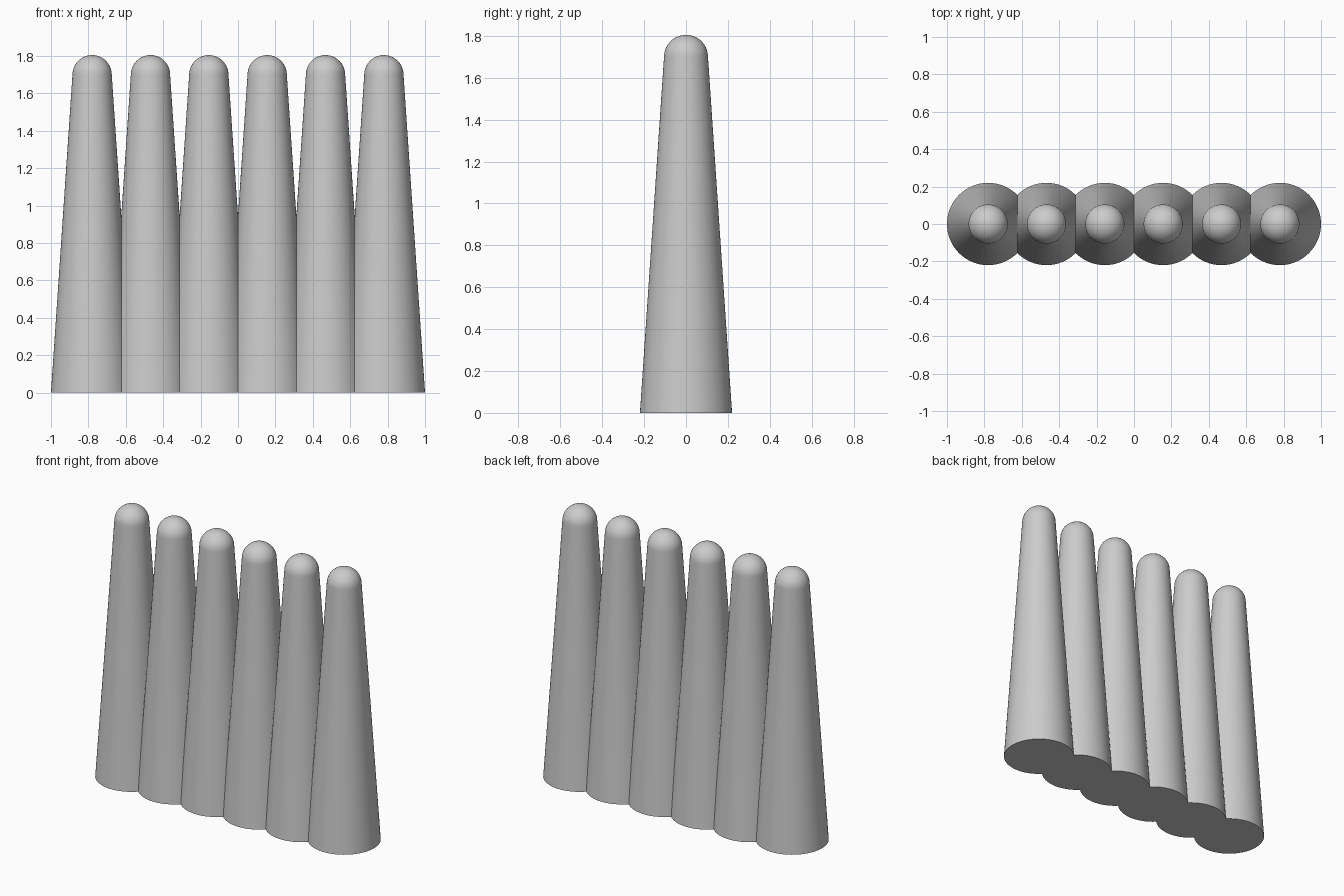
import bpy
import bmesh
from math import sin, cos, pi, radians

if "Cube" in bpy.data.objects:
    bpy.data.objects.remove(bpy.data.objects["Cube"], do_unlink=True)

COUNT, SPACING = 6, 0.312
BASE_R, TIP_R, CONE_H = 0.22, 0.105, 1.70
SIDES, RINGS = 64, 14

# Plain grey
grey = bpy.data.materials.new("light_grey")
grey.use_nodes = True
colour = (0.6, 0.6, 0.6, 1)
grey.diffuse_color = colour
grey.node_tree.nodes["Principled BSDF"].inputs["Base Color"].default_value = colour


def round_tipped_cone(name, x):
    """Tapered post with a flat bottom and a hemispherical tip."""
    bm = bmesh.new()
    profile = [(0, 0), (BASE_R, 0), (TIP_R, CONE_H)]
    for i in range(1, RINGS + 1):
        a = pi / 2 * i / RINGS
        profile.append((TIP_R * cos(a), CONE_H + TIP_R * sin(a)))
    verts = [bm.verts.new((r, 0, z)) for r, z in profile]
    edges = [bm.edges.new(pair) for pair in zip(verts, verts[1:])]
    bmesh.ops.spin(bm, geom=verts + edges, cent=(0, 0, 0), axis=(0, 0, 1),
                   angle=2 * pi, steps=SIDES, use_duplicate=False)
    bmesh.ops.remove_doubles(bm, verts=bm.verts, dist=0.0005)
    bmesh.ops.recalc_face_normals(bm, faces=bm.faces)
    mesh = bpy.data.meshes.new(name)
    bm.to_mesh(mesh)
    bm.free()
    mesh.materials.append(grey)
    post = bpy.data.objects.new(name, mesh)
    post.location.x = x
    bpy.context.collection.objects.link(post)
    bpy.ops.object.select_all(action="DESELECT")
    post.select_set(True)
    bpy.context.view_layer.objects.active = post
    bpy.ops.object.shade_smooth_by_angle(angle=radians(30))


# Row of overlapping posts
for i in range(COUNT):
    round_tipped_cone(f"post_{i + 1}", (i - (COUNT - 1) / 2) * SPACING)
